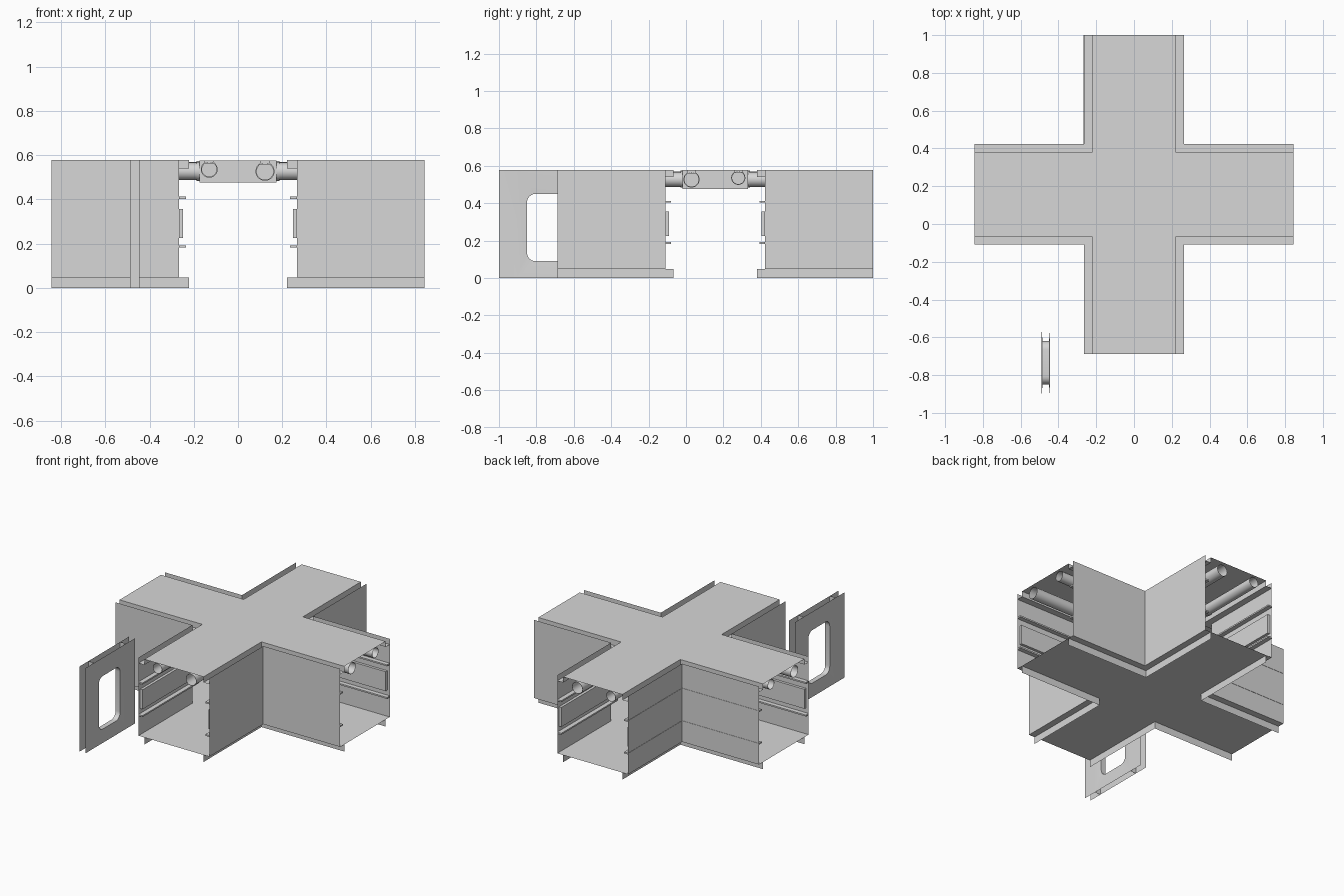
import bpy, bmesh, math
from mathutils import Matrix

if "Cube" in bpy.data.objects:
    bpy.data.objects.remove(bpy.data.objects["Cube"])

L, CY = 0.8435, 0.1565          # arm length, y of the crossing
W_IN, W_OUT, H = 0.222, 0.266, 0.578
FLOOR = 0.048

grey = bpy.data.materials.new("light grey metal")
grey.diffuse_color = (0.68, 0.68, 0.68, 1)
grey.use_nodes = True
grey.node_tree.nodes["Principled BSDF"].inputs["Base Color"].default_value = grey.diffuse_color


def finish(name, bm, smooth=False):
    bmesh.ops.remove_doubles(bm, verts=bm.verts, dist=1e-5)
    bmesh.ops.recalc_face_normals(bm, faces=bm.faces)
    me = bpy.data.meshes.new(name)
    bm.to_mesh(me)
    bm.free()
    me.materials.append(grey)
    ob = bpy.data.objects.new(name, me)
    bpy.context.collection.objects.link(ob)
    if smooth:
        bpy.context.view_layer.objects.active = ob
        ob.select_set(True)
        bpy.ops.object.shade_smooth_by_angle(angle=math.radians(35))
        ob.select_set(False)
    return ob


def box(bm, lo, hi):
    c = [(a + b) / 2 for a, b in zip(lo, hi)]
    s = [b - a for a, b in zip(lo, hi)]
    bmesh.ops.create_cube(bm, size=1, matrix=Matrix.Translation(c) @ Matrix.Diagonal((*s, 1)))


def corner_sweep(bm, section, sx, sy, end=L, closed=False):
    """Sweep an (offset, z) section around one inner corner of the cross."""
    rows = []
    for o, z in section:
        rows.append([bm.verts.new((sx * x, CY + sy * y, z))
                     for x, y in ((end, o), (o, o), (o, end))])
    n = len(rows)
    for i in range(n if closed else n - 1):
        a, b = rows[i], rows[(i + 1) % n]
        for k in range(2):
            bm.faces.new((a[k], a[k + 1], b[k + 1], b[k]))
    if closed:
        for k in (0, 2):
            bm.faces.new([r[k] for r in rows])


def cross_plate(name, z, w):
    bm = bmesh.new()
    pts = []
    for q in range(4):
        for x, y in ((w, -L), (w, -w), (L, -w)):
            for _ in range(q):
                x, y = -y, x
            pts.append((x, y))
    bm.faces.new([bm.verts.new((x, CY + y, z)) for x, y in pts])
    finish(name, bm)


# Floor sheet (wall to wall, raised on skirts) and roof sheet
cross_plate("floor", FLOOR, W_OUT)
cross_plate("roof", H, W_IN)

# Corner walls with floor skirts, roof gutters, ribs and raised inner panel
for sx, sy in [(a, b) for a in (-1, 1) for b in (-1, 1)]:
    tag = ("left" if sx < 0 else "right") + ("_front" if sy < 0 else "_back")
    bm = bmesh.new()
    corner_sweep(bm, [(W_OUT, FLOOR), (W_OUT, H)], sx, sy)
    corner_sweep(bm, [(W_IN, H), (W_IN, .54), (W_OUT, .54)], sx, sy)
    finish("wall_" + tag, bm)

    bm = bmesh.new()
    corner_sweep(bm, [(W_IN, 0), (W_IN, FLOOR)], sx, sy)
    finish("floor_skirt_" + tag, bm)

    # on the left back corner the ribs show through the wall
    out = W_OUT + (.002 if (sx, sy) == (-1, 1) else 0)
    bm = bmesh.new()
    for z in (.187, .408):
        corner_sweep(bm, [(.236, z - .005), (out, z - .005),
                          (out, z + .005), (.236, z + .005)], sx, sy, closed=True)
    finish("wall_ribs_" + tag, bm)

    bm = bmesh.new()
    corner_sweep(bm, [(.248, .225), (W_OUT, .225), (W_OUT, .357), (.248, .357)],
                 sx, sy, end=.825, closed=True)
    finish("wall_panel_" + tag, bm)

# Junction box under the roof
bm = bmesh.new()
box(bm, (-.175, CY - .175, .477), (.175, CY + .175, H - .001))
finish("junction_box", bm)


def tube(bm, axis, side, off, z, r, r_in, a, b, n=24):
    """Hollow tube along x (axis 0) or y (axis 1) on one side of the crossing."""
    rings = []
    for rad, d in ((r, a), (r, b), (r_in, b), (r_in, a)):
        ring = []
        for i in range(n):
            t = 2 * math.pi * i / n
            u, h = off + rad * math.cos(t), z + rad * math.sin(t)
            p = (side * d, CY + u, h) if axis == 0 else (u, CY + side * d, h)
            ring.append(bm.verts.new(p))
        rings.append(ring)
    for k in range(4):
        p, q = rings[k], rings[(k + 1) % 4]
        for i in range(n):
            j = (i + 1) % n
            bm.faces.new((p[i], p[j], q[j], q[i]))


# Pipes with collars and roof hangers in all four arms
for axis, pipes in ((0, ((-.127, .527, .039), (.123, .536, .034))),
                    (1, ((-.130, .536, .034), (.122, .527, .039)))):
    for side in (-1, 1):
        bm = bmesh.new()
        hang = bmesh.new()
        for off, z, r in pipes:
            tube(bm, axis, side, off, z, r, r - .001, .17, .835)
            for d in (.172, .38):
                tube(bm, axis, side, off, z, r + .004, r - .0005, d, d + .015)
            u0, u1 = off - .022, off + .022
            d0, d1 = sorted((side * .38, side * .395))
            lo, hi = z + r - .008, H - .001
            if axis == 0:
                box(hang, (d0, CY + u0, lo), (d1, CY + u1, hi))
            else:
                box(hang, (u0, CY + d0, lo), (u1, CY + d1, hi))
        tag = ("x" if axis == 0 else "y") + ("_neg" if side < 0 else "_pos")
        finish("pipes_" + tag, bm, smooth=True)
        finish("pipe_hangers_" + tag, hang)

# Free-standing door frame: two sheets dished toward a rounded tunnel
DY, X0, X1 = -.735, -.489, -.445
DISH, WEB, HALF, ARC = .005, .17, .265, 6


def rounded_loop(x):
    pts = []
    hy, z0, z1, r = .115, .09, .45, .045
    for q, (cy, cz) in enumerate(((hy - r, z1 - r), (-hy + r, z1 - r),
                                  (-hy + r, z0 + r), (hy - r, z0 + r))):
        for i in range(ARC + 1):
            t = math.pi / 2 * (q + i / ARC)
            pts.append((x, DY + cy + r * math.cos(t), cz + r * math.sin(t)))
    return pts


bm = bmesh.new()
loops = []
m = ARC + 1
for x, inset in ((X0, DISH), (X1, -DISH)):
    inner = [bm.verts.new(p) for p in rounded_loop(x + inset)]
    outer = [bm.verts.new((x, DY + a * WEB, z))
             for a, z in ((1, H), (-1, H), (-1, 0), (1, 0))]
    for q in range(4):
        for i in range(ARC):
            bm.faces.new((outer[q], inner[q * m + i], inner[q * m + i + 1]))
        q2 = (q + 1) % 4
        bm.faces.new((outer[q], inner[q * m + ARC], inner[q2 * m], outer[q2]))
    # flat side strips
    for a in (-1, 1):
        bm.faces.new([bm.verts.new((x, DY + a * w, z))
                      for w, z in ((WEB, 0), (HALF, 0), (HALF, H), (WEB, H))])
    loops.append(inner)
n = len(loops[0])
for i in range(n):
    j = (i + 1) % n
    bm.faces.new((loops[0][i], loops[0][j], loops[1][j], loops[1][i]))
finish("door_frame", bm, smooth=True)

# Upright webs joining the door sheets
bm = bmesh.new()
for a in (-WEB, WEB):
    bm.faces.new([bm.verts.new((x, DY + a, z))
                  for x, z in ((X0, 0), (X1, 0), (X1, H), (X0, H))])
finish("door_webs", bm)
